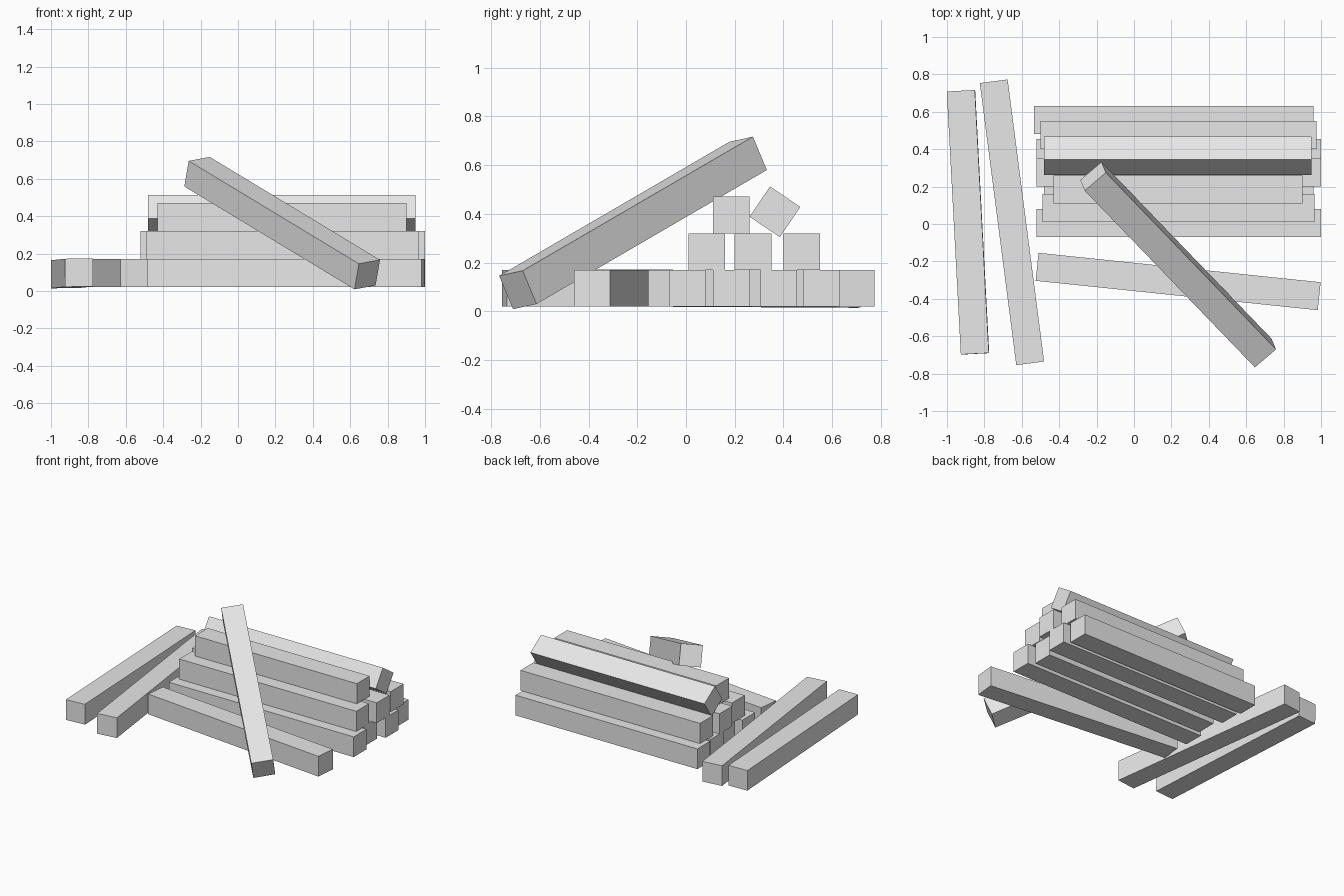
import bpy
import math
from mathutils import Matrix, Vector

cube = bpy.data.objects.get("Cube")
if cube:
    bpy.data.objects.remove(cube, do_unlink=True)

SIDE = 0.15

grey = bpy.data.materials.new("light_grey")
grey.use_nodes = True
COLOUR = (0.8, 0.8, 0.8, 1)
grey.diffuse_color = COLOUR
grey.node_tree.nodes["Principled BSDF"].inputs["Base Color"].default_value = COLOUR


def beam(name, start, end, up=(0, 0, 1)):
    """Square beam between two end centres, its top face turned towards up."""
    start, end = Vector(start), Vector(end)
    along = (end - start).normalized()
    across = Vector(up).cross(along).normalized()
    top = along.cross(across)
    bpy.ops.mesh.primitive_cube_add(size=1)
    ob = bpy.context.object
    ob.name = name
    turn = Matrix((along, across, top)).transposed().to_4x4()
    scale = Matrix.Diagonal(((end - start).length, SIDE, SIDE, 1))
    ob.data.transform(turn @ scale)
    ob.location = (start + end) / 2
    ob.data.materials.append(grey)


# Stacked beams, layer by layer: (left end x, right end x, y)
layers = [
    [(-0.52, 1.0, 0.005), (-0.48, 0.96, 0.185), (-0.52, 1.0, 0.38), (-0.535, 0.96, 0.555)],
    [(-0.49, 0.965, 0.085), (-0.52, 1.0, 0.275), (-0.5, 0.975, 0.475)],
    [(-0.43, 0.9, 0.185)],
]
for level, row in enumerate(layers):
    z = 0.095 + level * SIDE
    for i, (x0, x1, y) in enumerate(row):
        beam(f"stack_beam_{level + 1}_{i + 1}", (x0, y, z), (x1, y, z))

# Tilted beam resting on the stack
roll = math.radians(34)
beam("tilted_beam", (-0.48, 0.365, 0.408), (0.95, 0.365, 0.408),
     (0, math.sin(roll), math.cos(roll)))

# Loose beams on the ground
beam("front_ground_beam", (-0.518, -0.229, 0.095), (0.99, -0.386, 0.095))
beam("outer_side_beam", (-0.925, 0.712, 0.09), (-0.85, -0.694, 0.098), (-0.012, 0, 1))
beam("inner_side_beam", (-0.75, 0.763, 0.095), (-0.555, -0.745, 0.095))

# Long beam leaning over the stack
beam("leaning_beam", (0.691, -0.69, 0.0875), (-0.219, 0.255, 0.6375),
     (0.022, -0.055, 0.135))
